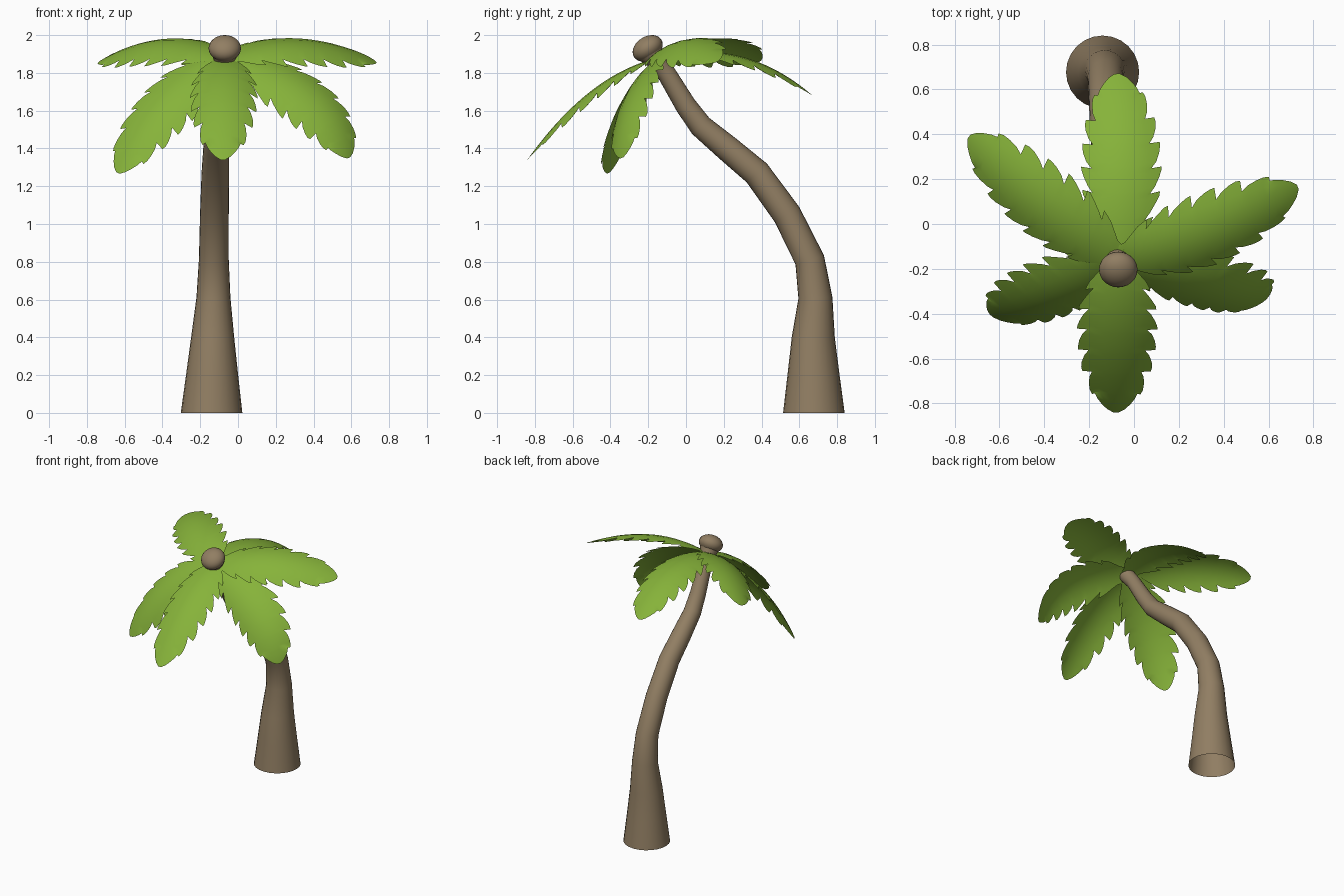
import bpy, bmesh, math
from mathutils import Vector, Matrix

cube = bpy.data.objects.get("Cube")
if cube:
    bpy.data.objects.remove(cube, do_unlink=True)


def material(name, rgb):
    mat = bpy.data.materials.new(name)
    mat.use_nodes = True
    mat.diffuse_color = (*rgb, 1)
    mat.node_tree.nodes["Principled BSDF"].inputs["Base Color"].default_value = (*rgb, 1)
    return mat


BARK = material("bark brown", (0.285, 0.21, 0.125))
GREEN = material("leaf green", (0.24, 0.45, 0.042))


def finish(name, bm, mat):
    mesh = bpy.data.meshes.new(name)
    for face in bm.faces:
        face.smooth = True
    bm.to_mesh(mesh)
    bm.free()
    mesh.materials.append(mat)
    obj = bpy.data.objects.new(name, mesh)
    bpy.context.collection.objects.link(obj)


def bridge(bm, row_a, row_b, closed=False):
    count = len(row_a)
    for i in range(count if closed else count - 1):
        j = (i + 1) % count
        bm.faces.new((row_a[i], row_a[j], row_b[j], row_b[i]))


# Trunk: tapered rings swept along a bent path (x, y, z, radius)
PATH = [(-.14, .677, 0, .163), (-.137, .675, .2, .138), (-.134, .674, .4, .114),
        (-.13, .685, .61, .09), (-.128, .655, .81, .079), (-.125, .535, 1.05, .076),
        (-.12, .375, 1.27, .073), (-.115, .22, 1.40, .069), (-.108, .077, 1.52, .062),
        (-.1, -.003, 1.63, .056), (-.085, -.105, 1.80, .05), (-.075, -.16, 1.87, .054),
        (-.07, -.19, 1.91, .072)]
SIDES = 24
bm = bmesh.new()
points = [Vector(p[:3]) for p in PATH]
previous = None
for i, (x, y, z, radius) in enumerate(PATH):
    if i == 0:
        tangent = Vector((0, 0, 1))
    else:
        ahead = points[min(i + 1, len(points) - 1)] - points[i]
        tangent = ((points[i] - points[i - 1]).normalized() + ahead.normalized()).normalized()
    across = Vector((1, 0, 0))
    across = (across - tangent * across.dot(tangent)).normalized()
    other = tangent.cross(across)
    ring = []
    for k in range(SIDES):
        a = math.tau * k / SIDES
        ring.append(bm.verts.new(points[i] + radius * (across * math.cos(a) + other * math.sin(a))))
    if previous:
        bridge(bm, previous, ring, closed=True)
    previous = ring
finish("trunk", bm, BARK)

# Crown knob: flattened ball tilted with the end of the trunk
bm = bmesh.new()
bmesh.ops.create_uvsphere(
    bm, u_segments=24, v_segments=14, radius=1,
    matrix=Matrix.Translation((-.07, -.203, 1.93)) @ Matrix.Rotation(.58, 4, 'X')
    @ Matrix.Diagonal((.086, .086, .062, 1)))
finish("crown_knob", bm, BARK)

# Leaf outline: half width along the length
OUTLINE = [(0, .06), (.12, .13), (.3, .172), (.5, .182), (.7, .162),
           (.85, .118), (.94, .072), (.98, .04), (1, .012)]
TOOTH = [(0, 0), (.2, .45), (.5, .8), (.75, .97), (.92, 1)]
TEETH = 6
START, END = .06, .88
COLUMNS = (-1, -.7, -.35, 0, .35, .7, 1)
ARCH = 1.6


def half_width(t):
    for (t0, w0), (t1, w1) in zip(OUTLINE, OUTLINE[1:]):
        if t <= t1:
            return w0 + (w1 - w0) * (t - t0) / (t1 - t0)
    return OUTLINE[-1][1]


def leaf_rows():
    """Rows as (position, tooth reach, forward shift of the edge)."""
    size = (END - START) / TEETH
    rows = [(0, .8, 0)]
    for k in range(TEETH):
        rows += [(START + (k + p) * size, f, .2 * f * size) for p, f in TOOTH]
    return rows + [(t, 1 if t > .91 else .8, 0) for t in (END, .92, .95, .98, 1)]


def leaf(name, control, tip, width_direction):
    base = Vector((-.07, -.155, 1.878))
    control, tip = Vector(control), Vector(tip)
    bm = bmesh.new()
    previous = None
    for t, reach, shift in leaf_rows():
        row = []
        for s in COLUMNS:
            edge = abs(s) == 1
            u = t + (shift if edge else 0)
            center = base * (1 - u) ** 2 + control * 2 * u * (1 - u) + tip * u * u
            tangent = ((control - base) * (1 - u) + (tip - control) * u).normalized()
            side = Vector(width_direction)
            side = (side - tangent * side.dot(tangent)).normalized()
            normal = side.cross(tangent)
            if normal.z < 0:
                normal.negate()
            offset = half_width(t) * s * (.74 + .26 * reach if edge else .95)
            row.append(bm.verts.new(center + side * offset - normal * ARCH * offset ** 2))
        if previous:
            bridge(bm, previous, row)
        previous = row
    bmesh.ops.recalc_face_normals(bm, faces=bm.faces)
    if sum(f.normal.z for f in bm.faces) < 0:
        bmesh.ops.reverse_faces(bm, faces=bm.faces)
    finish(name, bm, GREEN)


# Six leaves around the crown
leaf("back_leaf", (-.04, .3, 2.0), (-.075, .67, 1.68), (1, 0, 0))
leaf("front_leaf", (-.075, -.52, 1.79), (-.08, -.84, 1.34), (1, 0, 0))
leaf("left_back_leaf", (.33, -.09, 2.04), (.73, .165, 1.86), (-.1, .29, .14))
leaf("right_back_leaf", (-.43, .06, 2.04), (-.735, .39, 1.86), (.17, .27, .14))
leaf("left_front_leaf", (.47, -.35, 1.74), (.585, -.34, 1.35), (.2, .2, .17))
leaf("right_front_leaf", (-.43, -.37, 1.71), (-.635, -.41, 1.27), (-.2, .2, .17))
